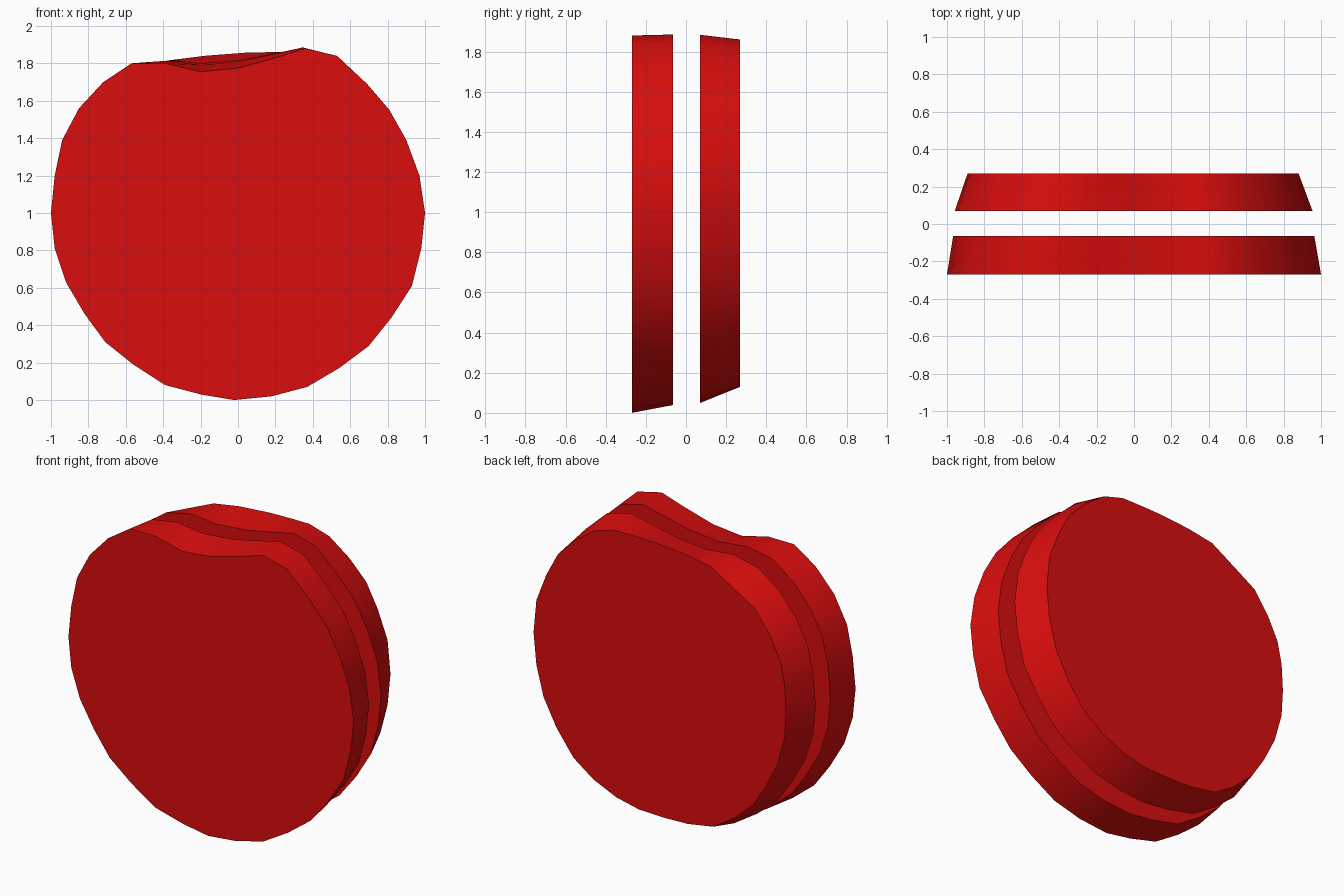
import bpy, bmesh, math

if "Cube" in bpy.data.objects:
    bpy.data.objects.remove(bpy.data.objects["Cube"])

red = bpy.data.materials.new("red")
red.diffuse_color = (0.70, 0.004, 0.004, 1)
red.use_nodes = True
red.node_tree.nodes["Principled BSDF"].inputs["Base Color"].default_value = red.diffuse_color

# Outlines (x, z) of the outermost front and back faces, clockwise from top left
FRONT = [(-.57, 1.80), (-.39, 1.80), (-.2, 1.755), (0, 1.775), (.2, 1.83), (.36, 1.88),
         (.53, 1.84), (.69, 1.69), (.81, 1.55), (.9, 1.39), (.97, 1.2), (1, 1),
         (.98, .81), (.93, .61), (.82, .44), (.7, .29), (.54, .17), (.37, .07),
         (.18, .02), (-.02, 0), (-.2, .03), (-.39, .08), (-.56, .19), (-.71, .31),
         (-.82, .46), (-.92, .63), (-.98, .81), (-1, 1), (-.98, 1.2), (-.94, 1.39),
         (-.85, 1.56), (-.72, 1.70)]
BACK = [(-.53, 1.71), (-.36, 1.81), (-.18, 1.84), (.04, 1.857), (.18, 1.86), (.31, 1.86),
        (.45, 1.82), (.59, 1.72), (.71, 1.60), (.79, 1.45), (.86, 1.27), (.88, 1.06),
        (.86, .86), (.81, .67), (.72, .5), (.6, .34), (.46, .24), (.3, .17),
        (.14, .135), (-.03, .13), (-.2, .135), (-.38, .165), (-.53, .26), (-.66, .38),
        (-.75, .52), (-.83, .68), (-.88, .86), (-.89, 1.03), (-.88, 1.2), (-.85, 1.34),
        (-.78, 1.48), (-.68, 1.62)]


def outline(t):
    """Blend between the two outlines, slightly fuller at the top midway."""
    pts = []
    for (x0, z0), (x1, z1) in zip(FRONT, BACK):
        z = z0 + (z1 - z0) * t
        if z > 1.75 and 0 < t < 1:
            z += 0.011
        pts.append((x0 + (x1 - x0) * t, z))
    return pts


def disc(name, y0, t0, y1, t1):
    bm = bmesh.new()
    a = [bm.verts.new((x, y0, z)) for x, z in outline(t0)]
    b = [bm.verts.new((x, y1, z)) for x, z in outline(t1)]
    n = len(a)
    bm.faces.new(a)
    bm.faces.new(b[::-1])
    for i in range(n):
        j = (i + 1) % n
        bm.faces.new((a[i], b[i], b[j], a[j]))
    bmesh.ops.recalc_face_normals(bm, faces=bm.faces)
    me = bpy.data.meshes.new(name)
    bm.to_mesh(me)
    bm.free()
    me.materials.append(red)
    ob = bpy.data.objects.new(name, me)
    bpy.context.collection.objects.link(ob)
    bpy.ops.object.select_all(action='DESELECT')
    ob.select_set(True)
    bpy.context.view_layer.objects.active = ob
    bpy.ops.object.shade_smooth_by_angle(angle=math.radians(45))


# Two separate slabs with an open gap between them
disc("front_disc", -0.27, 0.0, -0.065, 0.30)
disc("back_disc", 0.07, 0.38, 0.27, 1.0)
